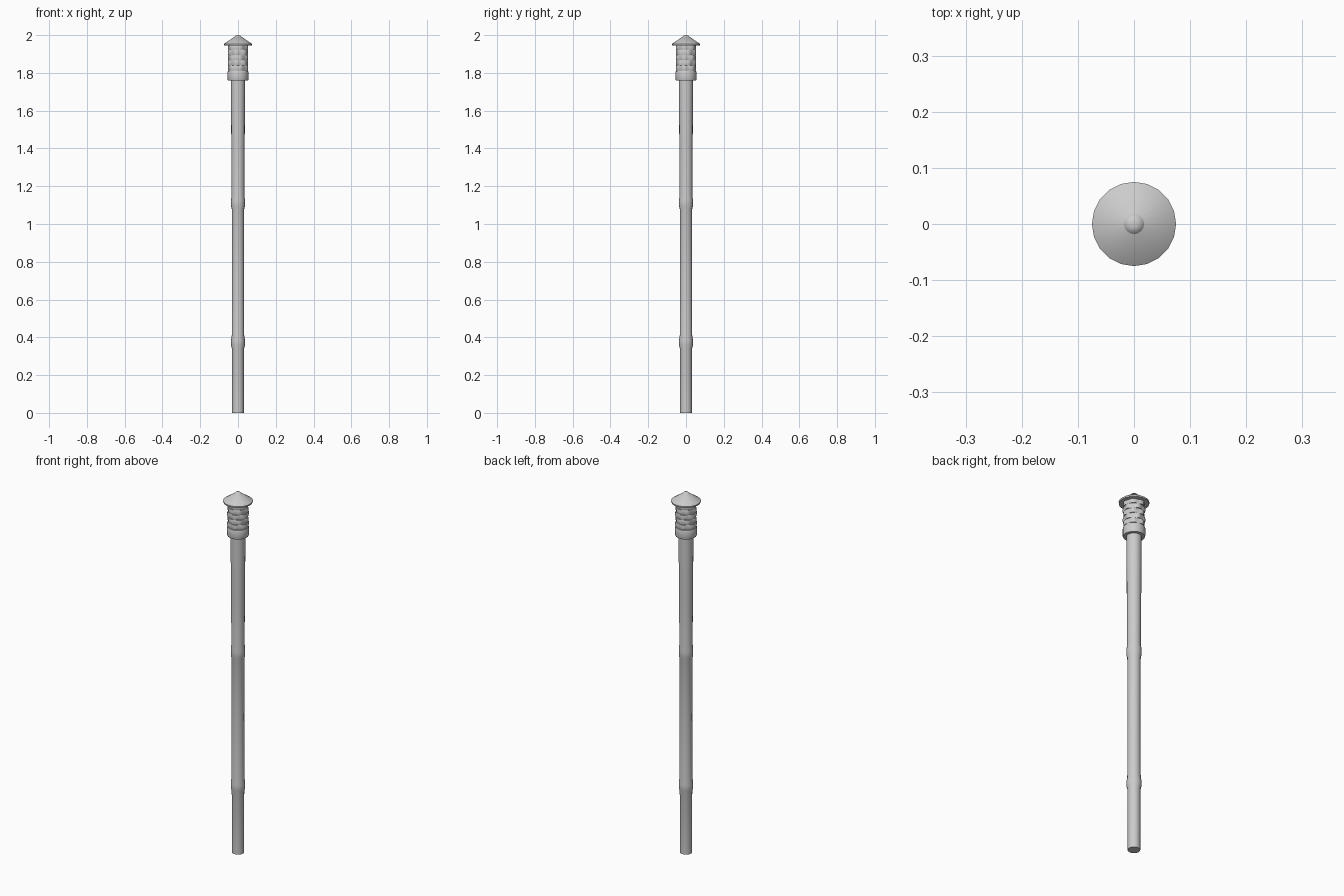
import bpy, bmesh
from math import sin, cos, pi, radians

if "Cube" in bpy.data.objects:
    bpy.data.objects.remove(bpy.data.objects["Cube"])


def lathe(name, profile, sides, wave=None):
    """Closed solid of revolution from (radius, z) points; wave(angle) adds to the radius."""
    bm = bmesh.new()
    rings = []
    for r, z in profile:
        ring = []
        for i in range(sides):
            a = 2 * pi * i / sides
            rr = r + (wave(a) if wave else 0)
            ring.append(bm.verts.new((rr * cos(a), rr * sin(a), z)))
        rings.append(ring)
    for lo, hi in zip(rings, rings[1:]):
        for i in range(sides):
            j = (i + 1) % sides
            bm.faces.new((lo[i], lo[j], hi[j], hi[i]))
    bm.faces.new(rings[0][::-1])
    bm.faces.new(rings[-1])
    mesh = bpy.data.meshes.new(name)
    bm.to_mesh(mesh)
    bm.free()
    ob = bpy.data.objects.new(name, mesh)
    bpy.context.collection.objects.link(ob)
    bpy.context.view_layer.objects.active = ob
    bpy.ops.object.select_all(action='DESELECT')
    ob.select_set(True)
    bpy.ops.object.shade_smooth_by_angle(angle=radians(35))
    return ob


# Bamboo pole with two swollen joints, widening towards the head
lathe("bamboo_pole", [
    (0.031, 0.0), (0.032, 0.34), (0.037, 0.36), (0.037, 0.385), (0.033, 0.41),
    (0.032, 0.75), (0.033, 1.08), (0.037, 1.095), (0.037, 1.125), (0.034, 1.15),
    (0.035, 1.40), (0.037, 1.60), (0.038, 1.80)], 16)

# Basket core and plain lower band
lathe("basket_core", [(0.049, 1.765), (0.049, 1.955)], 24)
lathe("lower_band", [(0.053, 1.76), (0.055, 1.765), (0.055, 1.805), (0.053, 1.81)], 24)

# Woven strips, each weaving opposite to its neighbour
ROWS, Z0, Z1 = 5, 1.813, 1.95
step = (Z1 - Z0) / ROWS
for k in range(ROWS):
    sign = 1 if k % 2 else -1
    z = Z0 + k * step
    lathe(f"woven_strip_{k + 1}",
          [(0.051, z), (0.0525, z + 0.006), (0.0525, z + step - 0.008), (0.051, z + step - 0.002)],
          48, lambda a, s=sign: 0.0028 * s * sin(6 * a))

# Conical lid with a small rounded wick cap
lathe("conical_lid", [(0.05, 1.945), (0.074, 1.945), (0.075, 1.953), (0.018, 1.992)], 20)
lathe("wick_cap", [(0.018, 1.985), (0.018, 1.992), (0.013, 1.998), (0.006, 2.0)], 16)
